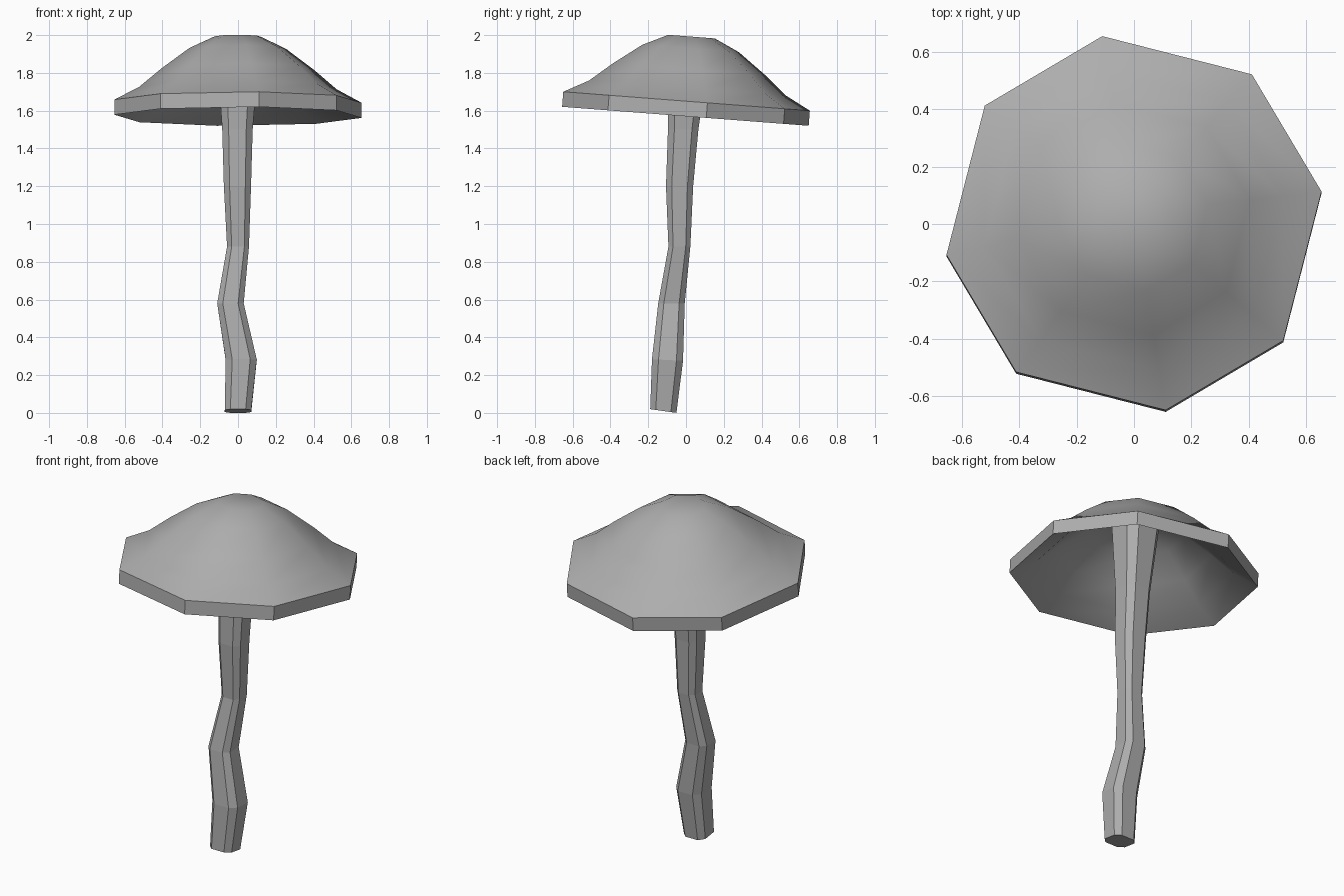
import bpy, bmesh, math
from mathutils import Matrix, Vector

cube = bpy.data.objects.get("Cube")
if cube:
    bpy.data.objects.remove(cube, do_unlink=True)

grey = bpy.data.materials.new("plain_grey")
grey.use_nodes = True
grey.diffuse_color = (0.42, 0.42, 0.42, 1)
grey.node_tree.nodes["Principled BSDF"].inputs["Base Color"].default_value = (0.42, 0.42, 0.42, 1)

SIDES = 8


def loft(name, rings, turn, skew):
    """Skin eight-sided rings given as (centre, radius, tilt about x) and close both ends.
    Skew shifts every second corner, so long and short sides alternate."""
    bm = bmesh.new()
    loops = []
    for centre, radius, tilt in rings:
        rot = Matrix.Rotation(tilt, 3, 'X')
        loop = []
        for i in range(SIDES):
            a = math.radians(turn + 360 * i / SIDES + skew * (i % 2))
            offset = rot @ Vector((radius * math.cos(a), radius * math.sin(a), 0))
            loop.append(bm.verts.new(Vector(centre) + offset))
        loops.append(loop)
    for low, high in zip(loops, loops[1:]):
        for i in range(SIDES):
            j = (i + 1) % SIDES
            bm.faces.new((low[i], low[j], high[j], high[i]))
    bm.faces.new(loops[0])
    bm.faces.new(loops[-1])
    bmesh.ops.recalc_face_normals(bm, faces=bm.faces)
    mesh = bpy.data.meshes.new(name)
    bm.to_mesh(mesh)
    bm.free()
    mesh.materials.append(grey)
    obj = bpy.data.objects.new(name, mesh)
    bpy.context.collection.objects.link(obj)
    return obj


# Cap: hollow eight-sided dome, profile runs under the shell, round the rim and over the top
profile = [(0.664, 0), (0.53, 0.07), (0.41, 0.17), (0.26, 0.28), (0.125, 0.343)]
thickness = 0.08
shell = [(r, h - thickness) for r, h in reversed(profile)] + profile
cap = loft("mushroom_cap", [((0, 0, h), r, 0) for r, h in shell], 9.6, -2.9)
cap.location = (0, 0.003, 1.65)
cap.rotation_euler.x = math.radians(-4.4)
bpy.ops.object.select_all(action='DESELECT')
cap.select_set(True)
bpy.context.view_layer.objects.active = cap
bpy.ops.object.shade_smooth_by_angle(angle=math.radians(40))

# Stem: crooked square stalk with chamfered corners that flares into the cap
stem_rings = [
    ((0, -0.12, 0.01), 0.081, -0.14),
    ((0.017, -0.098, 0.28), 0.095, -0.05),
    ((-0.04, -0.077, 0.58), 0.081, 0),
    ((0, -0.035, 0.88), 0.067, 0),
    ((-0.003, -0.034, 1.2), 0.083, 0),
    ((-0.003, -0.015, 1.5), 0.093, 0),
    ((0, 0.01, 1.88), 0.127, -0.07),
]
loft("mushroom_stem", stem_rings, 30, -15)
